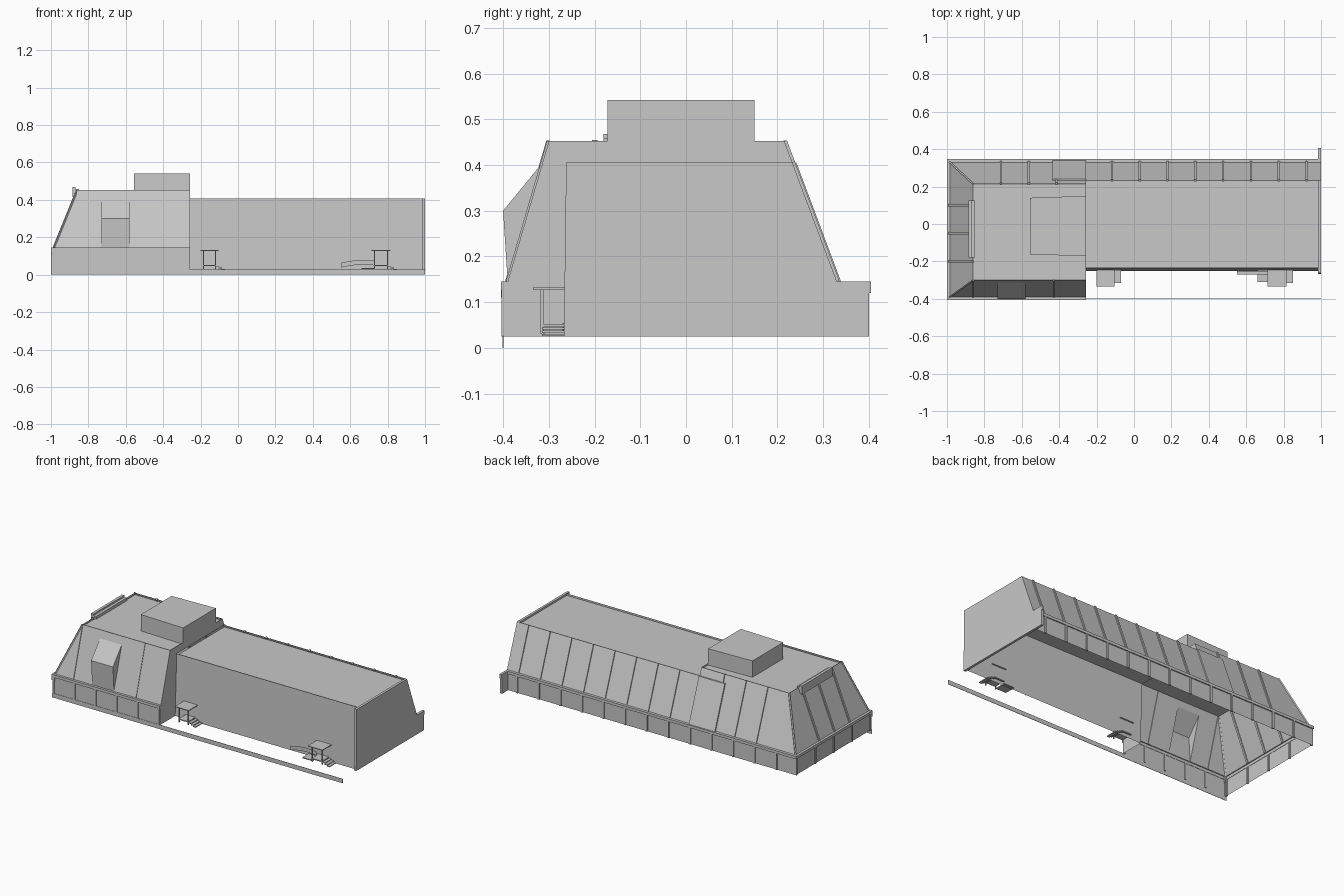
import bpy, bmesh
from mathutils import Vector

if "Cube" in bpy.data.objects:
    bpy.data.objects.remove(bpy.data.objects["Cube"])

grey = bpy.data.materials.new("concrete_grey")
grey.use_nodes = True
colour = (0.58, 0.58, 0.58, 1)
grey.diffuse_color = colour
grey.node_tree.nodes["Principled BSDF"].inputs["Base Color"].default_value = colour


def finish(name, bm):
    mesh = bpy.data.meshes.new(name)
    bm.to_mesh(mesh)
    bm.free()
    mesh.materials.append(grey)
    ob = bpy.data.objects.new(name, mesh)
    bpy.context.collection.objects.link(ob)
    return ob


def face(bm, *points):
    return bm.faces.new([bm.verts.new(p) for p in points])


def box(name, x, y, z):
    bm = bmesh.new()
    bmesh.ops.create_cube(bm, size=1)
    for v in bm.verts:
        v.co = [a + (b - a) * (c + 0.5) for (a, b), c in zip((x, y, z), v.co)]
    return finish(name, bm)


def prism(name, profile, x0, x1):
    """Closed solid from a (y, z) profile running along x."""
    bm = bmesh.new()
    f = face(bm, *[(x0, y, z) for y, z in profile])
    new = bmesh.ops.extrude_face_region(bm, geom=[f])["geom"]
    for v in new:
        if isinstance(v, bmesh.types.BMVert):
            v.co.x = x1
    bmesh.ops.recalc_face_normals(bm, faces=bm.faces)
    return finish(name, bm)


def rib(name, p, q, size=0.012):
    """Square bar between two points."""
    p, q = Vector(p), Vector(q)
    bm = bmesh.new()
    bmesh.ops.create_cube(bm, size=1)
    turn = (q - p).to_track_quat('Z', 'Y')
    for v in bm.verts:
        v.co = (p + q) / 2 + turn @ Vector((v.co.x * size, v.co.y * size, v.co.z * (q - p).length))
    return finish(name, bm)


def roof(name, x0, x1, y0, y1, z):
    """Flat roof sunk behind a low parapet."""
    bm = bmesh.new()
    f = face(bm, (x0, y0, z), (x1, y0, z), (x1, y1, z), (x0, y1, z))
    bm.normal_update()
    bmesh.ops.inset_region(bm, faces=[f], thickness=0.015)
    bmesh.ops.inset_region(bm, faces=[f], thickness=0.001, depth=-0.012)
    return finish(name, bm)


# Key levels and lines
BASE, LEDGE, LOW, HIGH = 0.025, 0.145, 0.406, 0.452
W0, W1 = -0.985, -0.86       # west slope foot and top
F0, F1 = -0.39, -0.30        # front slope foot and top
B0, B1 = 0.33, 0.215         # back slope foot and top
MID, END = -0.257, 1.0       # tall block end, hall end


def along(a, b, z):
    return a + (b - a) * (z - LEDGE) / (HIGH - LEDGE)


BL = along(B0, B1, LOW)

# Tall block: front slope with an opening for the dormer
D0, D1, DZ = -0.73, -0.58, 0.405
bm = bmesh.new()
face(bm, (W0, F0, LEDGE), (MID, F0, LEDGE), (MID, F1, HIGH), (W1, F1, HIGH))
for co, no in (((D0, 0, 0), (1, 0, 0)), ((D1, 0, 0), (1, 0, 0)), ((0, 0, DZ), (0, 0, 1))):
    bmesh.ops.bisect_plane(bm, geom=bm.verts[:] + bm.edges[:] + bm.faces[:],
                           plane_co=co, plane_no=no)
hole = [f for f in bm.faces
        if D0 < f.calc_center_median().x < D1 and f.calc_center_median().z < DZ]
bmesh.ops.delete(bm, geom=hole, context='FACES')
# West slope, back slope and exposed east wall
face(bm, (W0, B0, LEDGE), (W0, F0, LEDGE), (W1, F1, HIGH), (W1, B1, HIGH))
face(bm, (MID, B0, LEDGE), (W0, B0, LEDGE), (W1, B1, HIGH), (MID, B1, HIGH))
east = [(-0.40, BASE), (-0.25, BASE), (-0.235, LOW), (BL, LOW), (B1, HIGH),
        (F1, HIGH), (F0, LEDGE), (-0.40, LEDGE)]
face(bm, *[(MID, y, z) for y, z in east])
finish("tall_block_walls", bm)
roof("tall_block_roof", W1, MID, F1, B1, HIGH)

# Dormer on the front slope
bm = bmesh.new()
dy = along(F0, F1, DZ)
prof = [(F0, LEDGE), (-0.40, 0.30), (dy, DZ)]
for (ya, za), (yb, zb) in zip(prof, prof[1:]):
    face(bm, (D0, ya, za), (D1, ya, za), (D1, yb, zb), (D0, yb, zb))
face(bm, *[(D0, y, z) for y, z in prof])
face(bm, *[(D1, y, z) for y, z in reversed(prof)])
finish("dormer", bm)

# Long hall: front wall and back slope
bm = bmesh.new()
face(bm, (MID, -0.25, BASE), (END, -0.25, BASE), (END, -0.235, LOW), (MID, -0.235, LOW))
face(bm, (END, B0, LEDGE), (MID, B0, LEDGE), (MID, BL, LOW), (END, BL, LOW))
finish("hall_walls", bm)
roof("hall_roof", MID, END, -0.235, BL, LOW)
prism("hall_end_wall", [(-0.267, BASE), (0.4, BASE), (0.4, LEDGE), (B0, LEDGE),
                        (BL, LOW), (-0.262, LOW)], 0.985, END)
box("end_wall_cap", (0.985, END), (0.39, 0.405), (0.12, LEDGE))

# Lower skirt walls and ledges, open underneath
SW, SF, SB = -0.993, -0.398, 0.34
bm = bmesh.new()
path = [(MID, SF), (SW, SF), (SW, SB), (END, SB)]
inner = [(MID, F0), (W0, F0), (W0, B0), (END, B0)]
for i in range(3):
    (ax, ay), (bx, by) = path[i], path[i + 1]
    (cx, cy), (dx, d_y) = inner[i], inner[i + 1]
    face(bm, (bx, by, BASE), (ax, ay, BASE), (ax, ay, LEDGE), (bx, by, LEDGE))
    face(bm, (bx, by, LEDGE), (ax, ay, LEDGE), (cx, cy, LEDGE), (dx, d_y, LEDGE))
finish("skirt_walls", bm)

# Skirt caps and posts
CAP = (0.128, LEDGE)
box("front_cap", (-1, MID), (-0.405, -0.396), CAP)
box("west_cap", (-1, -0.991), (-0.405, 0.347), CAP)
box("back_cap", (-1, END), (0.338, 0.347), CAP)
box("corner_cap", (-1, -0.98), (-0.405, -0.39), (0.11, LEDGE))
for i in range(6):
    x = -0.99 + i * 0.145
    box("front_post", (x - 0.005, x + 0.005), (-0.403, -0.393), (BASE, CAP[0]))
for y in (-0.39, -0.21, -0.03, 0.15, 0.335):
    box("west_post", (-0.999, -0.988), (y - 0.005, y + 0.005), (BASE, CAP[0]))

# Back ribs and the posts beneath them
for i in range(13):
    x = -0.86 + i * 0.1485
    box("back_post", (x - 0.006, x + 0.006), (0.335, 0.346), (BASE, CAP[0]))
    top = HIGH if x < MID else LOW
    if i and not MID - 0.1 < x < MID + 0.1:
        rib("back_rib", (x, B0, LEDGE), (x, along(B0, B1, top), top))

# Raised panel at the join on the back slope
prism("back_join_panel", [(B0, LEDGE), (B0 + 0.009, LEDGE), (BL + 0.009, LOW), (BL, LOW)],
      -0.435, MID)

# Ribs on the west and front slopes
for y in (-0.2, -0.05, 0.1):
    rib("west_rib", (W0, y, LEDGE), (W1, y, HIGH))
for y0, y1 in ((F0, F1), (B0, B1)):
    rib("corner_rib", (W0, y0, LEDGE), (W1, y1, HIGH), 0.008)
for x in (-0.86, -0.43):
    rib("front_rib", (x, F0, LEDGE), (x, F1, HIGH), 0.008)

# Slightly skewed rooftop plant room with a thin lid
bm = bmesh.new()
plan = [(-0.555, -0.162), (MID, -0.172), (MID, 0.15), (-0.555, 0.14)]
f = face(bm, *[(x, y, HIGH - 0.012) for x, y in plan])
new = bmesh.ops.extrude_face_region(bm, geom=[f])["geom"]
bmesh.ops.translate(bm, vec=(0, 0, 0.102),
                    verts=[v for v in new if isinstance(v, bmesh.types.BMVert)])
bmesh.ops.recalc_face_normals(bm, faces=bm.faces)
finish("plant_room", bm)

# Upright panel at the top of the west slope
box("west_top_panel", (-0.885, -0.868), (-0.18, 0.125), (0.415, 0.468))
box("west_top_panel_tie", (-0.87, -0.85), (-0.18, 0.125), (0.44, 0.458))


# Entrance porches with canopy, posts, landing and steps
def porch(x, w):
    box("porch_canopy", (x - 0.015, x + w + 0.015), (-0.335, -0.24), (0.127, 0.132))
    box("porch_landing", (x, x + w), (-0.318, -0.24), (0.046, 0.052))
    for px in (x, x + w):
        box("porch_post", (px - 0.003, px + 0.003), (-0.318, -0.312), (0.03, 0.128))
    for i in range(3):
        sx = x + w + i * 0.016
        top = 0.045 - i * 0.007
        box("porch_step", (sx, sx + 0.018), (-0.315, -0.24), (top - 0.005, top))


porch(-0.185, 0.065)
porch(0.73, 0.07)

# Curved ramp beside the far porch
ramp = [(0.55, 0.038), (0.6, 0.048), (0.65, 0.054), (0.73, 0.05)]
bm = bmesh.new()
for (xa, za), (xb, zb) in zip(ramp, ramp[1:]):
    face(bm, (xa, -0.27, za), (xb, -0.27, zb), (xb, -0.27, zb + 0.025), (xa, -0.27, za + 0.025))
    face(bm, (xa, -0.27, za), (xb, -0.27, zb), (xb, -0.25, zb), (xa, -0.25, za))
finish("ramp", bm)
box("ramp_landing", (0.66, 0.73), (-0.31, -0.24), (0.03, 0.036))

# Free-standing kerb strip along the front
box("kerb_strip", (-1, 1), (-0.401, -0.399), (0, 0.027))
